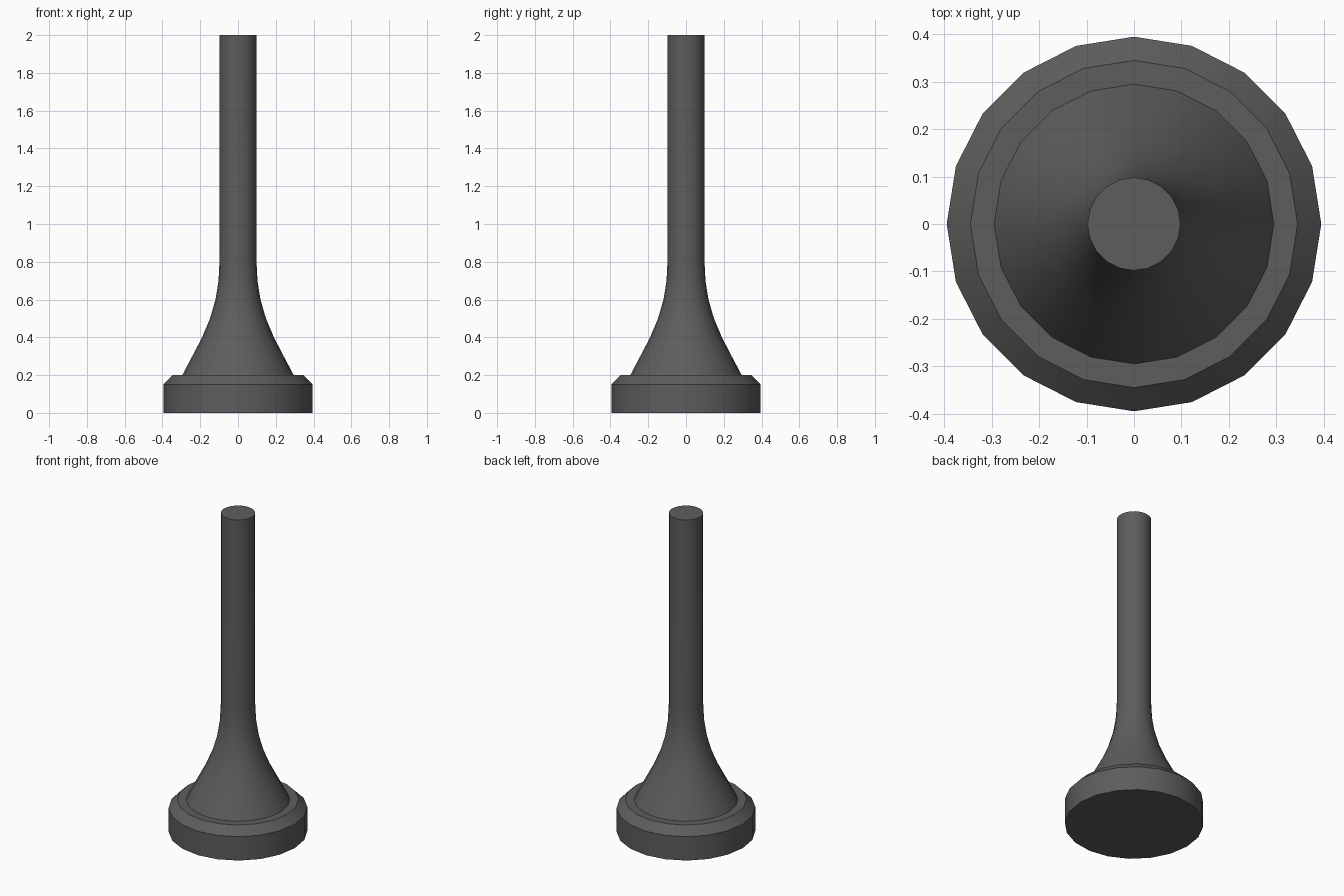
import bpy, bmesh, math

if "Cube" in bpy.data.objects:
    bpy.data.objects.remove(bpy.data.objects["Cube"])

SIDES = 20

grey = bpy.data.materials.new("dark grey")
grey.diffuse_color = (0.11, 0.11, 0.11, 1)
grey.use_nodes = True
grey.node_tree.nodes["Principled BSDF"].inputs["Base Color"].default_value = grey.diffuse_color

# Half-profile (radius, height) of base disc, chamfer, flared neck and stem
profile = [(0.395, 0), (0.395, 0.15), (0.345, 0.2), (0.295, 0.2),
           (0.242, 0.3), (0.190, 0.4), (0.148, 0.5), (0.119, 0.6),
           (0.103, 0.7), (0.098, 0.8), (0.098, 2.0)]


def lathe(name, points):
    bm = bmesh.new()
    rings = [[bm.verts.new((r * math.cos(2 * math.pi * i / SIDES),
                            r * math.sin(2 * math.pi * i / SIDES), z))
              for i in range(SIDES)] for r, z in points]
    for low, high in zip(rings, rings[1:]):
        for i in range(SIDES):
            j = (i + 1) % SIDES
            bm.faces.new((low[i], low[j], high[j], high[i]))
    # End caps
    bm.faces.new(rings[0][::-1])
    bm.faces.new(rings[-1])
    mesh = bpy.data.meshes.new(name)
    bm.to_mesh(mesh)
    bm.free()
    obj = bpy.data.objects.new(name, mesh)
    bpy.context.collection.objects.link(obj)
    mesh.materials.append(grey)
    bpy.ops.object.select_all(action='DESELECT')
    obj.select_set(True)
    bpy.context.view_layer.objects.active = obj
    bpy.ops.object.shade_smooth_by_angle(angle=math.radians(30))
    return obj


lathe("flared_stem_with_base", profile)
